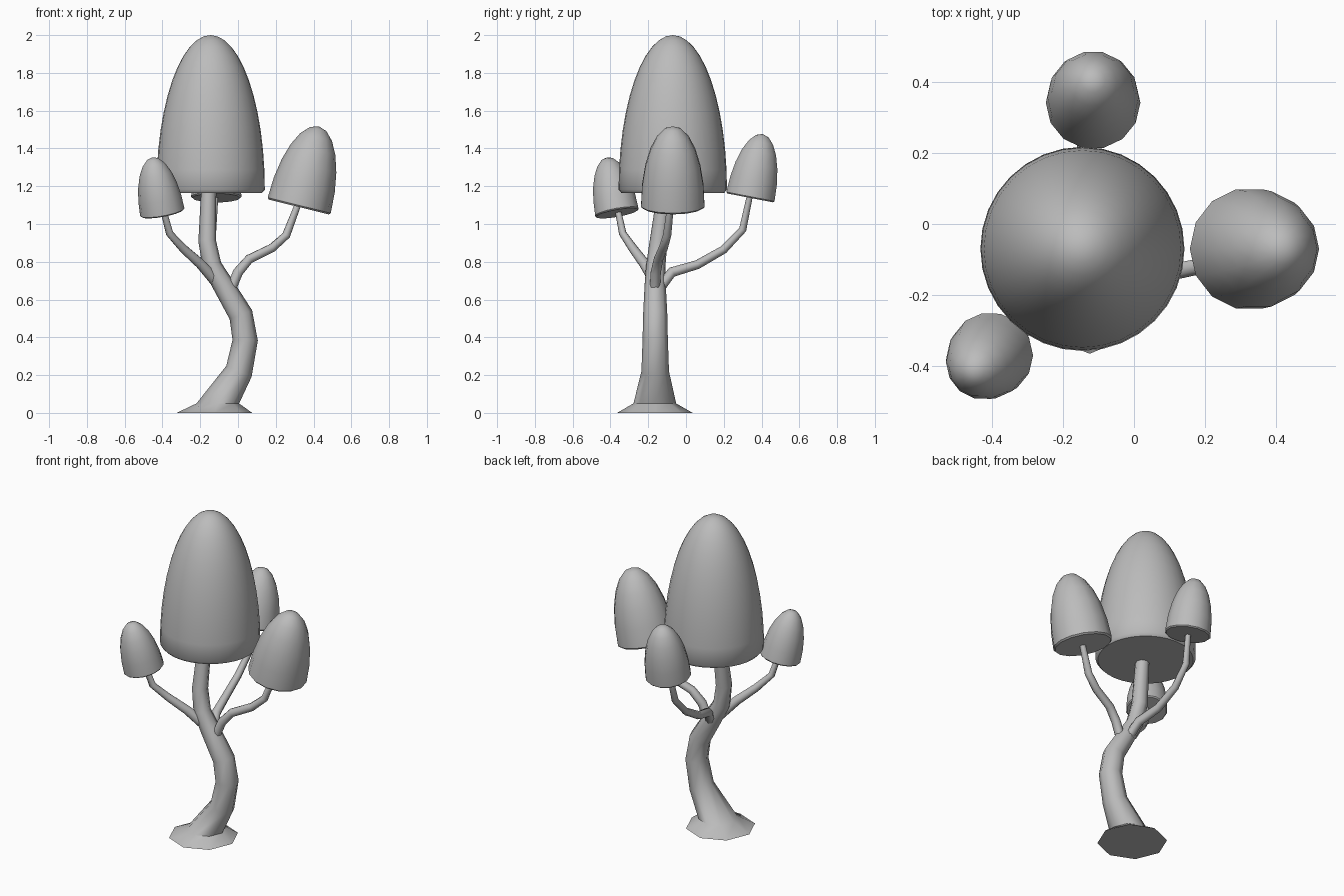
import bpy, bmesh, math
from mathutils import Vector

cube = bpy.data.objects.get("Cube")
if cube:
    bpy.data.objects.remove(cube)

grey = bpy.data.materials.new("plain grey")
grey.use_nodes = True
colour = (0.5, 0.5, 0.5, 1)
grey.diffuse_color = colour
grey.node_tree.nodes["Principled BSDF"].inputs["Base Color"].default_value = colour


def finish(name, bm, angle):
    bmesh.ops.recalc_face_normals(bm, faces=bm.faces)
    mesh = bpy.data.meshes.new(name)
    bm.to_mesh(mesh)
    bm.free()
    mesh.materials.append(grey)
    obj = bpy.data.objects.new(name, mesh)
    bpy.context.collection.objects.link(obj)
    bpy.ops.object.select_all(action='DESELECT')
    obj.select_set(True)
    bpy.context.view_layer.objects.active = obj
    bpy.ops.object.shade_smooth_by_angle(angle=math.radians(angle))
    return obj


def skin(bm, rings):
    """Bridge rings of equal length and close both ends."""
    for a, b in zip(rings, rings[1:]):
        n = len(a)
        for i in range(n):
            j = (i + 1) % n
            bm.faces.new((a[i], a[j], b[j], b[i]))
    bm.faces.new(rings[0])
    bm.faces.new(rings[-1])


def ring(bm, centre, axis, radius, sides):
    # Keep ring vertices lined up by tilting the x axis into the ring plane
    axis = Vector(axis).normalized()
    u = (Vector((1, 0, 0)) - axis * axis.x).normalized()
    v = axis.cross(u)
    turns = [2 * math.pi * i / sides for i in range(sides)]
    return [bm.verts.new(centre + radius * (u * math.cos(t) + v * math.sin(t))) for t in turns]


def tube(name, points, sides, flat_base=False):
    """Tapered tube through (x, y, z, radius) points."""
    bm = bmesh.new()
    path = [Vector(p[:3]) for p in points]
    rings = []
    for i, p in enumerate(points):
        axis = path[min(i + 1, len(path) - 1)] - path[max(i - 1, 0)]
        if flat_base and i < 2:
            axis = Vector((0, 0, 1))
        rings.append(ring(bm, path[i], axis, p[3], sides))
    skin(bm, rings)
    return finish(name, bm, 50)


def cap(name, base, axis, radius, height, sides, steps):
    """Elliptical dome with a flat underside and a slightly tucked rim."""
    bm = bmesh.new()
    base, axis = Vector(base), Vector(axis).normalized()
    rings = [ring(bm, base, axis, radius * 0.95, sides)]
    for i in range(steps):
        t = math.pi / 2 * i / steps
        up = height * (0.02 + 0.98 * math.sin(t))
        rings.append(ring(bm, base + axis * up, axis, radius * math.cos(t), sides))
    skin(bm, rings)
    # Pull the small top face up to a point
    bm.faces.ensure_lookup_table()
    top = bm.faces[-1]
    bmesh.ops.poke(bm, faces=[top])
    bm.verts.ensure_lookup_table()
    bm.verts[-1].co = base + axis * height
    return finish(name, bm, 45)


# Trunk with a flared foot
tube("trunk", [
    (-0.125, -0.165, 0, 0.2), (-0.107, -0.165, 0.05, 0.113),
    (0.005, -0.163, 0.22, 0.073), (0.038, -0.163, 0.385, 0.067),
    (0.015, -0.163, 0.52, 0.064), (-0.08, -0.163, 0.68, 0.056),
    (-0.138, -0.16, 0.78, 0.051), (-0.163, -0.145, 0.91, 0.047),
    (-0.155, -0.11, 1.18, 0.04)], 8, True)

# Branches
tube("left_branch", [
    (-0.035, -0.165, 0.66, 0.027), (0, -0.16, 0.745, 0.027),
    (0.06, -0.145, 0.815, 0.025), (0.18, -0.12, 0.873, 0.024),
    (0.255, -0.1, 0.94, 0.022), (0.32, -0.08, 1.11, 0.017)], 8)
tube("front_branch", [
    (-0.12, -0.165, 0.7, 0.032), (-0.2, -0.22, 0.79, 0.028),
    (-0.29, -0.28, 0.87, 0.024), (-0.362, -0.335, 0.95, 0.02),
    (-0.397, -0.362, 1.08, 0.016)], 8)
tube("back_branch", [
    (-0.075, -0.14, 0.66, 0.028), (-0.1, -0.075, 0.745, 0.027),
    (-0.13, 0.06, 0.785, 0.024), (-0.14, 0.2, 0.865, 0.022),
    (-0.135, 0.3, 0.97, 0.02), (-0.12, 0.338, 1.15, 0.016)], 8)

# Domed crowns
cap("main_crown", (-0.145, -0.07, 1.165), (0, 0, 1), 0.287, 0.835, 32, 12)
cap("left_crown", (0.322, -0.07, 1.09), (0.24, 0, 0.97), 0.172, 0.44, 14, 6)
cap("front_crown", (-0.4, -0.365, 1.057), (-0.18, -0.18, 1), 0.119, 0.305, 14, 6)
cap("back_crown", (-0.115, 0.34, 1.138), (0, 0.19, 0.98), 0.133, 0.345, 14, 6)
